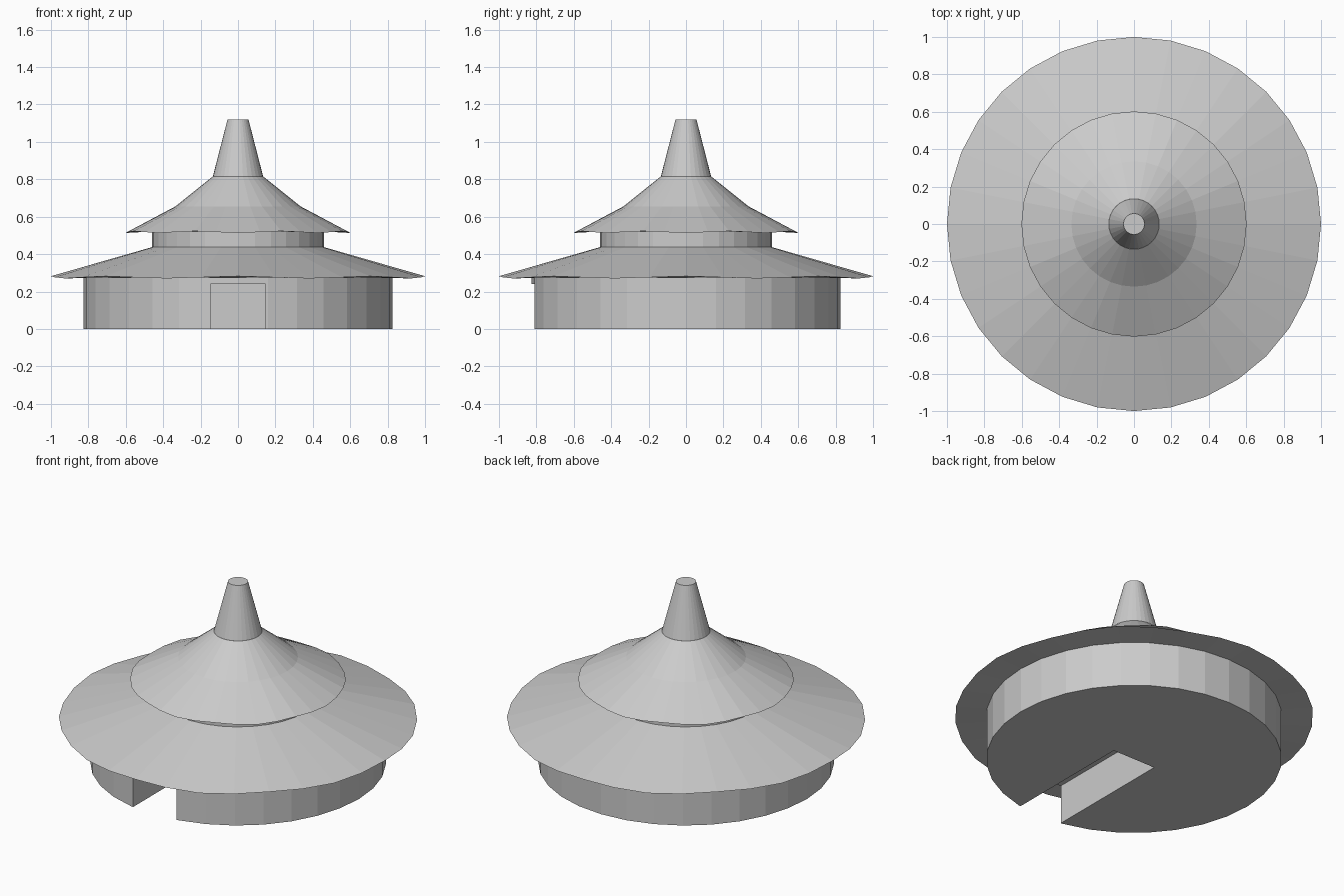
import bpy, bmesh, math

if "Cube" in bpy.data.objects:
    bpy.data.objects.remove(bpy.data.objects["Cube"])

SIDES = 32

grey = bpy.data.materials.new("plain_grey")
grey.diffuse_color = (0.6, 0.6, 0.6, 1)
grey.use_nodes = True
grey.node_tree.nodes["Principled BSDF"].inputs["Base Color"].default_value = grey.diffuse_color


def lathe(name, profile):
    """Closed turned solid from (radius, height, rim wave) rings, bottom to top."""
    bm = bmesh.new()
    rings = []
    for r, z, wave in profile:
        ring = []
        for i in range(SIDES):
            a = 2 * math.pi * i / SIDES
            ring.append(bm.verts.new((r * math.cos(a), r * math.sin(a),
                                      z + wave * math.cos(8 * a))))
        rings.append(ring)
    for low, high in zip(rings, rings[1:]):
        for i in range(SIDES):
            j = (i + 1) % SIDES
            bm.faces.new((low[i], low[j], high[j], high[i]))
    bm.faces.new(rings[0][::-1])
    bm.faces.new(rings[-1])
    bmesh.ops.recalc_face_normals(bm, faces=bm.faces)
    mesh = bpy.data.meshes.new(name)
    bm.to_mesh(mesh)
    bm.free()
    mesh.materials.append(grey)
    ob = bpy.data.objects.new(name, mesh)
    bpy.context.collection.objects.link(ob)
    return ob


# Main round wall
wall = lathe("lower_wall", [(0.825, 0, 0), (0.825, 0.276, 0)])

# Entrance passage, cut from the front to the middle
bpy.ops.mesh.primitive_cube_add(size=1, location=(0, -0.5, 0.07))
cutter = bpy.context.object
cutter.name = "passage_cutter"
cutter.scale = (0.294, 1.0, 0.34)
cutter.data.materials.append(grey)
cutter.hide_render = True
cutter.hide_viewport = True
cut = wall.modifiers.new("passage", 'BOOLEAN')
cut.operation = 'DIFFERENCE'
cut.solver = 'EXACT'
cut.object = cutter

# Wide lower roof with a flat soffit and a gently wavy rim
lathe("lower_roof", [(0.80, 0.276, 0), (1.0, 0.276, 0.006), (0.45, 0.44, 0)])

# Short wall between the roofs
lathe("upper_wall", [(0.46, 0.43, 0), (0.46, 0.523, 0)])

# Flared upper roof
lathe("upper_roof", [(0.45, 0.522, 0), (0.602, 0.518, -0.005),
                     (0.335, 0.655, 0), (0.135, 0.815, 0)])

# Tapered spire with a flat top
lathe("spire", [(0.135, 0.813, 0), (0.056, 1.12, 0)])
